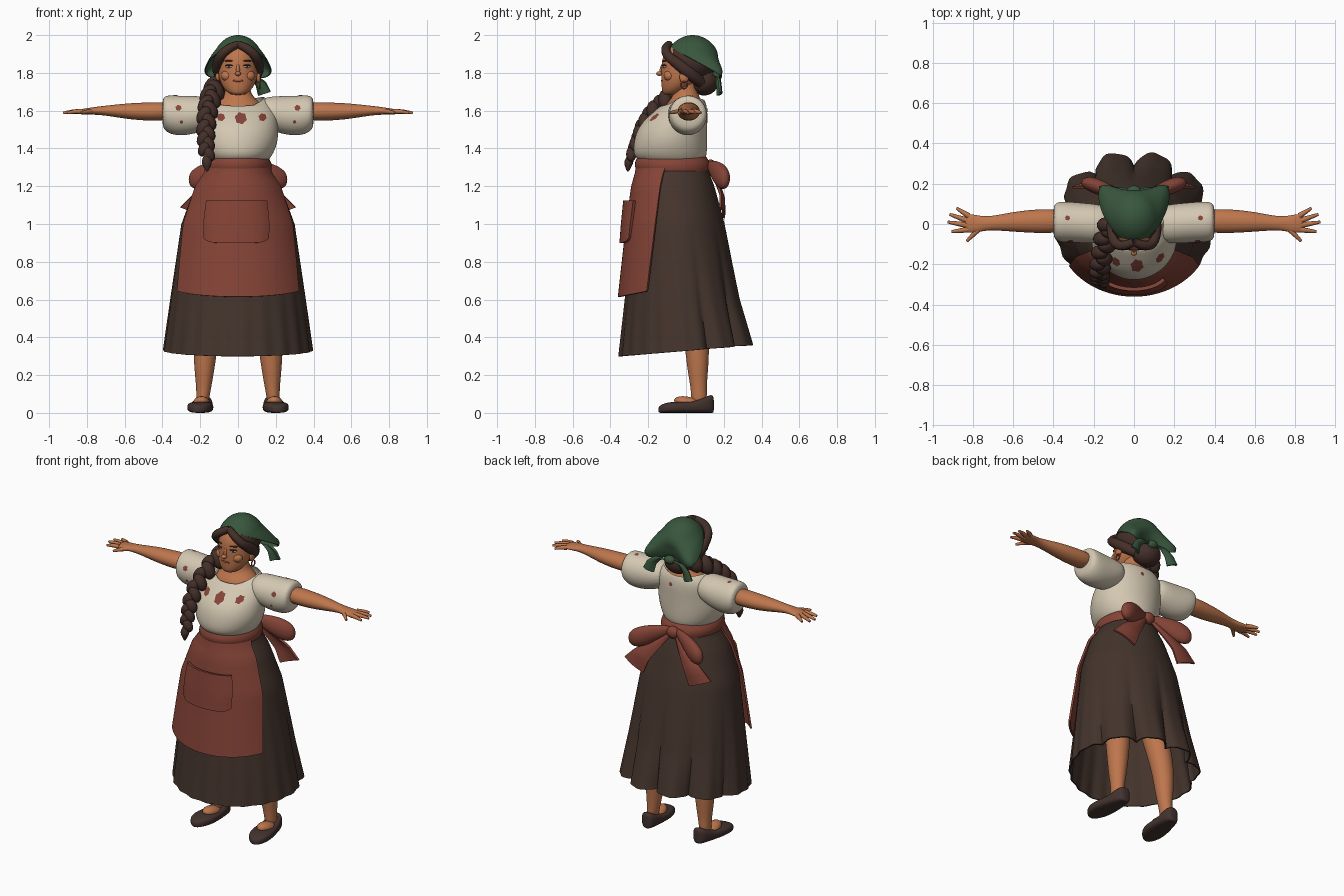
import bpy, bmesh, math
from math import sin, cos, pi, radians
from mathutils import Vector, Matrix
from mathutils.bvhtree import BVHTree

cube = bpy.data.objects.get("Cube")
if cube:
    bpy.data.objects.remove(cube)


def material(name, *rgb):
    m = bpy.data.materials.new(name)
    lin = [(c / 255 / 12.92 if c < 11 else ((c / 255 + 0.055) / 1.055) ** 2.4) for c in rgb]
    m.use_nodes = True
    m.diffuse_color = (*lin, 1)
    bsdf = next(n for n in m.node_tree.nodes if n.type == "BSDF_PRINCIPLED")
    bsdf.inputs["Base Color"].default_value = (*lin, 1)
    bsdf.inputs["Roughness"].default_value = 0.8
    return m


SKIN = material("warm skin", 190, 118, 77)
HAIR = material("dark brown hair", 68, 47, 41)
SKIRT = material("brown skirt cloth", 68, 52, 44)
RED = material("brick red cloth", 134, 68, 55)
CREAM = material("cream cloth", 212, 200, 178)
GREEN = material("green cloth", 56, 86, 61)
SHOE = material("shoe leather", 66, 50, 46)
LIP = material("lip", 150, 78, 58)
WHITE = material("eye white", 205, 190, 175)


def finish(name, bm, mat, subdiv=0, thick=0):
    bmesh.ops.recalc_face_normals(bm, faces=bm.faces[:])
    if thick:
        bmesh.ops.solidify(bm, geom=bm.faces[:], thickness=thick)
        bmesh.ops.recalc_face_normals(bm, faces=bm.faces[:])
    mesh = bpy.data.meshes.new(name)
    bm.to_mesh(mesh)
    bm.free()
    return place(name, mesh, mat, subdiv)


def place(name, mesh, mat, subdiv=0):
    ob = bpy.data.objects.new(name, mesh)
    bpy.context.collection.objects.link(ob)
    mesh.materials.clear()
    mesh.materials.append(mat)
    bpy.ops.object.select_all(action="DESELECT")
    ob.select_set(True)
    bpy.context.view_layer.objects.active = ob
    bpy.ops.object.shade_smooth_by_angle(angle=radians(60))
    if subdiv:
        mod = ob.modifiers.new("smooth", "SUBSURF")
        mod.levels = mod.render_levels = subdiv
    return ob


def patch(name, fn, nu, nv, mat, thick=0, subdiv=0, wrap=False, caps=False):
    """Grid surface from fn(u, v); wrap closes it along u."""
    bm = bmesh.new()
    cols = nu if wrap else nu + 1
    rows = [[bm.verts.new(fn(i / nu, j / nv)) for i in range(cols)] for j in range(nv + 1)]
    for a, b in zip(rows, rows[1:]):
        for i in range(nu):
            k = (i + 1) % cols
            bm.faces.new((a[i], a[k], b[k], b[i]))
    if caps:
        bm.faces.new(rows[0])
        bm.faces.new(rows[-1])
    return finish(name, bm, mat, subdiv, thick)


def loft(name, sections, mat, axis="z", s=1, n=20, power=1, caps=True, saddle=0):
    """Rings (position, centre 1, centre 2, radius 1, radius 2) along an axis."""
    def point(u, v):
        j = round(v * (len(sections) - 1))
        t, c1, c2, r1, r2 = sections[j]
        c, d = cos(2 * pi * u), sin(2 * pi * u)
        a = c1 + r1 * math.copysign(abs(c) ** power, c)
        b = c2 + r2 * math.copysign(abs(d) ** power, d)
        if axis == "x":
            return (s * t, a, b)
        if axis == "y":
            return (s * a, t, b)
        if saddle and j == len(sections) - 1:
            t += saddle * (c * c + 0.6 * d)
        return (s * a, b, t)
    return patch(name, point, n, len(sections) - 1, mat, subdiv=2, wrap=True, caps=caps)


def ball(name, loc, size, mat, rot=0, axis="Y", seg=24):
    bm = bmesh.new()
    bmesh.ops.create_uvsphere(bm, u_segments=seg, v_segments=seg // 2, radius=1)
    bm.transform(Matrix.Translation(loc) @ Matrix.Rotation(rot, 4, axis) @ Matrix.Diagonal((*size, 1)))
    return finish(name, bm, mat)


def tube(name, points, radii, mat, cyclic=False):
    curve = bpy.data.curves.new(name, "CURVE")
    curve.dimensions, curve.bevel_depth, curve.bevel_resolution = "3D", 1, 3
    curve.use_fill_caps = True
    sp = curve.splines.new("NURBS")
    sp.points.add(len(points) - 1)
    for p, co, r in zip(sp.points, points, radii):
        p.co, p.radius = (*co, 1), r
    sp.order_u, sp.use_endpoint_u, sp.use_cyclic_u, sp.resolution_u = 3, not cyclic, cyclic, 6
    tmp = bpy.data.objects.new("tmp", curve)
    bpy.context.collection.objects.link(tmp)
    mesh = bpy.data.meshes.new_from_object(tmp.evaluated_get(bpy.context.evaluated_depsgraph_get()))
    bpy.data.objects.remove(tmp)
    return place(name, mesh, mat)


def along(points, t):
    f = min(max(t, 0), 0.9999) * (len(points) - 1)
    i = int(f)
    return Vector(points[i]).lerp(Vector(points[i + 1]), f - i)


def ribbon(name, points, width, side, mat):
    """Flat cloth strip that widens towards its end."""
    def fn(u, v):
        w = width[0] + (width[1] - width[0]) * v
        return along(points, v) + Vector(side) * w * (u - 0.5) + Vector((0, 0.012 * sin(pi * u), 0))
    patch(name, fn, 6, 10, mat, thick=0.012)


# Skirt shape: height, half width, front y, back y
PROFILE = [(1.36, .15, -.25, .10), (1.28, .168, -.255, .12), (1.2, .225, -.275, .15),
           (1.0, .30, -.295, .205), (.6, .36, -.325, .295), (.28, .407, -.362, .395)]


def skirt_point(th, z, off=0, fold=0):
    for (z0, *a), (z1, *b) in zip(PROFILE, PROFILE[1:]):
        if z >= z1:
            break
    f = (z0 - z) / (z0 - z1)
    rx, front, back = (p + (q - p) * f for p, q in zip(a, b))
    deep = max(0, min(1, (1.05 - z) / 0.7)) ** 1.6
    lobe = 1 - abs(sin(5 * (th - pi / 2))) ** 0.7
    k = 1 - fold * deep * (lobe * 0.17 * max(0, .25 + sin(th)) + 0.012 * (1 + sin(22 * th)))
    cy, ry = (front + back) / 2, (back - front) / 2
    return Vector(((rx * k + off) * cos(th), cy + (ry * k + off) * sin(th), z))


def skirt_fn(u, v):
    th = 2 * pi * u
    return skirt_point(th, 1.33 + (0.33 + 0.03 * sin(th) - 1.33) * v, 0, 1)


def apron_fn(u, v):
    w = 2 * u - 1
    th = -pi / 2 + w * radians(78 - 22 * v ** .6)
    return skirt_point(th, 1.3 + (0.615 + 0.03 * w * w - 1.3) * v, 0.012 + 0.025 * v)


def pocket_fn(u, v):
    w, z = 2 * u - 1, 1.125 - (0.225 - 0.025 * (2 * u - 1) ** 6) * v
    return skirt_point(-pi / 2 + w * (.59 - .07 * v) - 0.03, z, 0.038 + 0.012 * (1 - w ** 4))


patch("skirt", skirt_fn, 140, 24, SKIRT, thick=0.008, wrap=True)
patch("apron", apron_fn, 32, 20, RED, thick=0.012)
patch("apron_pocket", pocket_fn, 20, 8, RED, thick=0.018)
patch("waistband", lambda u, v: skirt_point(2 * pi * u, 1.355 - .075 * v, .006 + .012 * sin(pi * v)),
      48, 6, RED, thick=0.01, wrap=True)

# Bow at the back
ball("bow_knot", (0, .13, 1.305), (.042, .03, .037), RED)
for s, side in ((1, "left"), (-1, "right")):
    loft(f"bow_loop_{side}", [(.01, .12, 1.315, .012, .02), (.08, .145, 1.295, .028, .042),
         (.16, .18, 1.26, .042, .068), (.225, .2, 1.24, .04, .062), (.262, .205, 1.235, .015, .03)], RED, "x", s)
    ribbon(f"bow_tail_{side}", [(s * .03, .13, 1.29), (s * .11, .17, 1.21), (s * .18, .195, 1.14), (s * .235, .195, 1.06)],
           (.04, .17), (s * .85, -.1, .35), RED)

# Blouse and chest
blouse = loft("blouse", [(1.335, 0, -.075, .158, .172), (1.365, 0, -.085, .185, .197),
              (1.44, 0, -.082, .215, .195), (1.52, 0, -.07, .213, .183), (1.59, 0, -.03, .205, .145),
              (1.635, 0, -.01, .185, .118), (1.635, 0, -.01, .14, .108)], CREAM, n=32, caps=False, saddle=.035)
loft("neck_and_chest", [(1.54, 0, -.02, .15, .11), (1.61, 0, -.012, .137, .11), (1.645, 0, -.005, .118, .092),
     (1.675, 0, 0, .078, .07), (1.72, 0, -.005, .062, .062), (1.8, 0, -.01, .062, .062)], SKIN)

sleeves = []
for s, side in ((1, "left"), (-1, "right")):
    sleeves.append(loft(f"sleeve_{side}", [(.115, 0, 1.595, .08, .07), (.18, 0, 1.585, .1, .092),
                   (.25, .005, 1.575, .1, .104), (.33, .01, 1.573, .103, .108), (.385, .012, 1.585, .1, .098),
                   (.402, .012, 1.59, .075, .07)], CREAM, "x", s))
    # Arm, palm and fingers
    loft(f"arm_{side}", [(.34, .015, 1.597, .062, .052), (.48, .014, 1.595, .06, .049), (.58, .012, 1.597, .052, .043),
         (.68, .006, 1.6, .038, .029), (.74, .002, 1.6, .034, .022), (.79, 0, 1.597, .047, .018),
         (.835, .005, 1.594, .047, .014), (.845, .005, 1.593, .03, .008)], SKIN, "x", s)
    for i, (x, y, x0, y0) in enumerate([(.88, .078, .82, .04), (.915, .048, .83, .018), (.925, .01, .83, -.006),
                                       (.905, -.038, .825, -.028), (.83, -.085, .765, -.02)]):
        tube(f"finger_{side}_{i}", [(s * x0, y0, 1.596), (s * (x + x0) / 2, (y + y0) / 2, 1.597), (s * x, y, 1.588)],
             (.014, .012, .007), SKIN)
    # Legs and slip-on shoes
    loft(f"leg_{side}", [(.04, .19, .07, .034, .045), (.12, .182, .068, .037, .04), (.22, .178, .062, .053, .055),
         (.36, .173, .06, .066, .066), (.55, .15, .03, .08, .08), (.9, .11, -.04, .09, .09)], SKIN, s=s)
    ball(f"instep_{side}", (s * .193, .015, .05), (.045, .08, .034), SKIN, -.25, "X")
    shoe = [(-.147, .012, .03), (-.13, .042, .045), (-.09, .065, .058), (-.03, .071, .06),
            (.04, .06, .06), (.1, .053, .085), (.14, .038, .1), (.148, .015, .08)]
    loft(f"shoe_{side}", [(y, .196 - .1 * y, h / 2, r, h / 2) for y, r, h in shoe], SHOE, "y", s, power=.65)

# Embroidered flowers pressed onto the cloth
def flower(name, ob, start, aim, size):
    bpy.context.view_layer.update()
    tree = BVHTree.FromObject(ob, bpy.context.evaluated_depsgraph_get())
    aim = Vector(aim).normalized()
    a = aim.orthogonal().normalized()
    b = aim.cross(a)
    bm = bmesh.new()
    rings = []
    for r in (0.05, .5, 1):
        ring = []
        for i in range(24):
            t = 2 * pi * i / 24
            p = Vector(start) + (a * cos(t) + b * sin(t)) * size * r * (1 + .1 * cos(6 * t))
            hit = tree.ray_cast(p, aim)[0]
            ring.append(bm.verts.new(hit - aim * .003))
        rings.append(ring)
    bm.faces.new(rings[0])
    for p, q in zip(rings, rings[1:]):
        for i in range(24):
            bm.faces.new((p[i], p[i - 1], q[i - 1], q[i]))
    finish(name, bm, RED)


for i, (x, z, r) in enumerate([(-.09, 1.565, .02), (.015, 1.56, .03), (.13, 1.565, .02)]):
    flower(f"chest_flower_{i}", blouse, (x, -.6, z), (0, 1, 0), r)
flower("back_flower", blouse, (.03, .6, 1.6), (0, -1, 0), .012)
for s, ob in zip((1, -1), sleeves):
    for i, (y, z, aim, x) in enumerate([(-.6, 1.615, (0, 1, 0), .315), (.03, 2, (0, 0, -1), .33), (-.6, 1.54, (0, 1, 0), .3)]):
        flower(f"sleeve_flower_{i}_{s}", ob, (s * x, y, z), aim, .015 - .003 * i)

# Head and face
loft("head", [(1.683, 0, -.08, .028, .033), (1.695, 0, -.072, .057, .054), (1.735, 0, -.045, .09, .086),
     (1.79, 0, -.02, .106, .112), (1.85, 0, -.008, .106, .122), (1.91, 0, 0, .1, .12), (1.96, 0, .01, .06, .08)], SKIN, n=24)
ball("nose_bridge", (0, -.125, 1.82), (.01, .014, .035), SKIN, -.25, "X")
ball("nose_tip", (0, -.14, 1.796), (.016, .018, .012), SKIN)
ball("mouth", (0, -.127, 1.758), (.03, .006, .006), LIP)
for s, side in ((1, "left"), (-1, "right")):
    ball(f"cheek_{side}", (s * .055, -.088, 1.785), (.035, .03, .03), SKIN)
    ball(f"eye_{side}", (s * .047, -.113, 1.833), (.02, .008, .007), WHITE, s * .45, "Z")
    ball(f"iris_{side}", (s * .046, -.118, 1.834), (.008, .005, .007), HAIR)
    ball(f"eyelid_{side}", (s * .048, -.116, 1.84), (.024, .008, .004), HAIR, s * .45, "Z")
    ball(f"brow_{side}", (s * .05, -.115, 1.864), (.025, .006, .004), HAIR, s * .45, "Z")
    ball(f"ear_{side}", (s * .108, -.01, 1.778), (.012, .025, .032), SKIN)
    tube(f"earring_{side}", [(s * .115, -.01 + .018 * cos(t * pi / 4), 1.735 + .02 * sin(t * pi / 4)) for t in range(8)],
         [.004] * 8, LIP, True)
    tube(f"hair_swoop_{side}", [(0, -.088, 1.952), (s * .045, -.112, 1.935), (s * .095, -.1, 1.89), (s * .105, -.045, 1.85),
         (s * .1, .03, 1.79), (s * .05, .08, 1.75)], (.02, .024, .025, .031, .036, .03), HAIR)

# Hair, bun and braid
ball("hair_cap", (0, .025, 1.865), (.121, .138, .115), HAIR)
ball("hair_bun", (-.015, .095, 1.755), (.088, .078, .075), HAIR)
path = [(-.08, .05, 1.75), (-.13, -.02, 1.72), (-.15, -.11, 1.66), (-.165, -.19, 1.59),
        (-.17, -.24, 1.51), (-.17, -.265, 1.44), (-.165, -.29, 1.37)]
for i in range(16):
    t, e = i / 15, 1 if i % 2 else -1
    k = 1.2 - .42 * t
    ball(f"braid_lobe_{i}", along(path, t) + Vector((e * .015 * k, 0, 0)), (.037 * k, .035 * k, .054 * k), HAIR, -e * .5, seg=16)
ball("braid_tie", (-.165, -.295, 1.363), (.018, .018, .01), LIP)
loft("braid_tip", [(1.275, -.163, -.308, .004, .004), (1.31, -.165, -.305, .024, .022),
     (1.335, -.165, -.302, .031, .027), (1.37, -.165, -.295, .012, .012)], HAIR, n=12)

# Headscarf: side corners pulled back, hem lifted over the bun, knot and tails
bm = bmesh.new()
bmesh.ops.create_uvsphere(bm, u_segments=48, v_segments=32, radius=1)
bm.transform(Matrix.Translation((0, .035, 1.84)) @ Matrix.Diagonal((.137, .148, .16, 1)))
bmesh.ops.bisect_plane(bm, geom=bm.verts[:] + bm.edges[:] + bm.faces[:], plane_co=(0, -.09, 1.945),
                       plane_no=(0, .75, 1), clear_inner=True)
for v in bm.verts:
    low = max(0, min(1, (1.93 - v.co.z) / .1))
    w = min(1, abs(v.co.x) / .12) ** 2 * low
    mid = max(0, 1 - (v.co.x / .1) ** 2) * low
    v.co += Vector((math.copysign(.045 * w, v.co.x), .085 * w - .02 * mid, .03 * mid - .02 * w))
finish("headscarf", bm, GREEN, thick=.007)
ball("scarf_knot", (0, .165, 1.785), (.035, .026, .026), GREEN)
for s, side in ((1, "left"), (-1, "right")):
    ribbon(f"scarf_tail_{side}", [(s * .01, .165, 1.785), (s * .08, .17, 1.78), (s * .12, .175, 1.745), (s * .14, .18, 1.69)],
           (.03, .075), (s * .9, .2, .3), GREEN)
